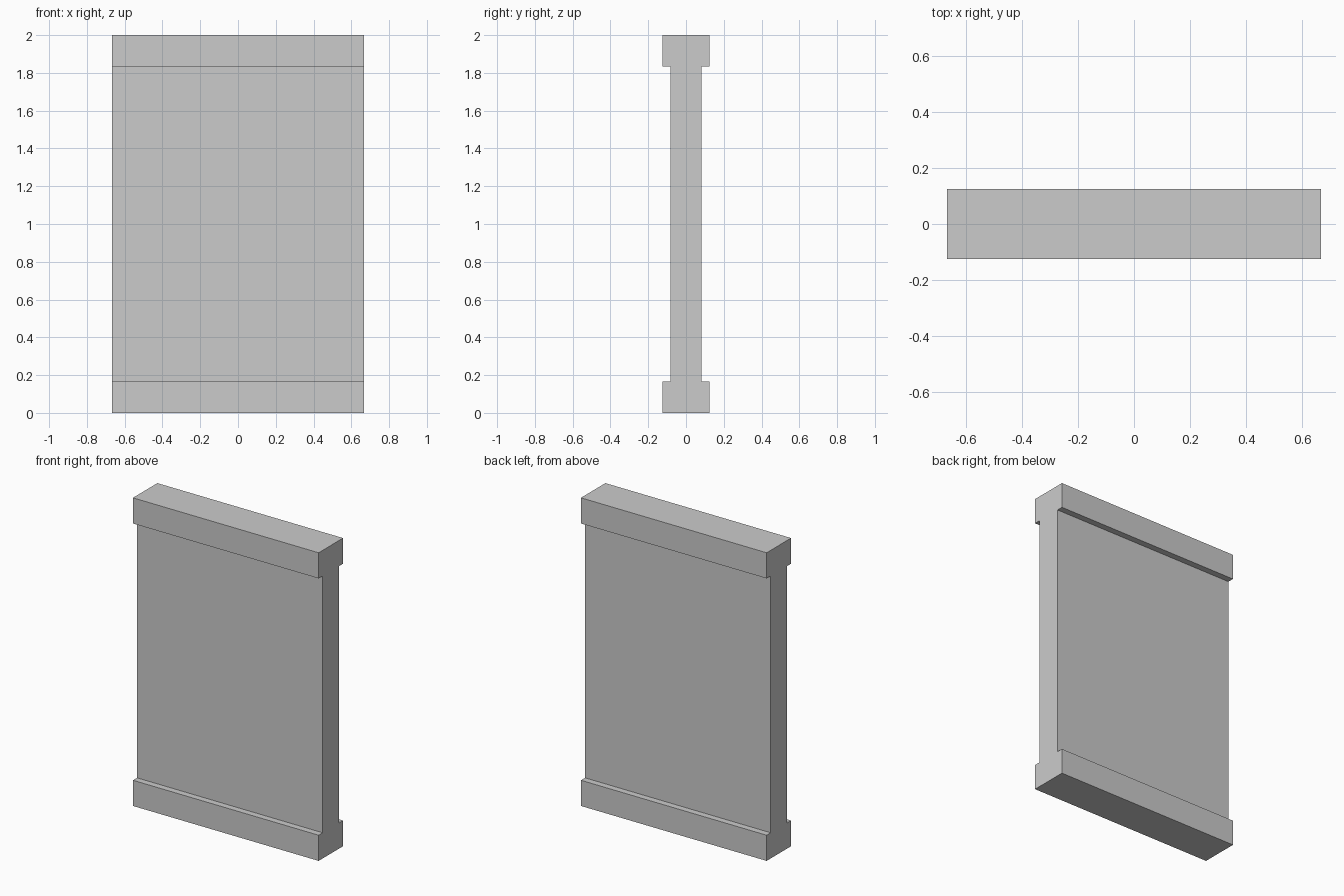
import bpy, bmesh

if "Cube" in bpy.data.objects:
    bpy.data.objects.remove(bpy.data.objects["Cube"])

HALF_W = 2 / 3      # half width along x
RAIL_Y = 0.125      # half depth of top and bottom rails
PANEL_Y = 1 / 12    # half depth of the panel between them
RAIL_H = 1 / 6      # rail height

# I-shaped side profile: one half in (y, z), mirrored for the other half
half = [(RAIL_Y, 0), (RAIL_Y, RAIL_H), (PANEL_Y, RAIL_H),
        (PANEL_Y, 2 - RAIL_H), (RAIL_Y, 2 - RAIL_H), (RAIL_Y, 2)]
profile = half + [(-y, z) for y, z in reversed(half)]

# Extrude the profile across the width
bm = bmesh.new()
face = bm.faces.new([bm.verts.new((-HALF_W, y, z)) for y, z in profile])
ext = bmesh.ops.extrude_face_region(bm, geom=[face], use_keep_orig=True)
moved = [g for g in ext["geom"] if isinstance(g, bmesh.types.BMVert)]
bmesh.ops.translate(bm, verts=moved, vec=(2 * HALF_W, 0, 0))
bmesh.ops.recalc_face_normals(bm, faces=bm.faces[:])

mesh = bpy.data.meshes.new("railed_panel")
bm.to_mesh(mesh)
bm.free()
bpy.context.collection.objects.link(bpy.data.objects.new("railed_panel", mesh))
